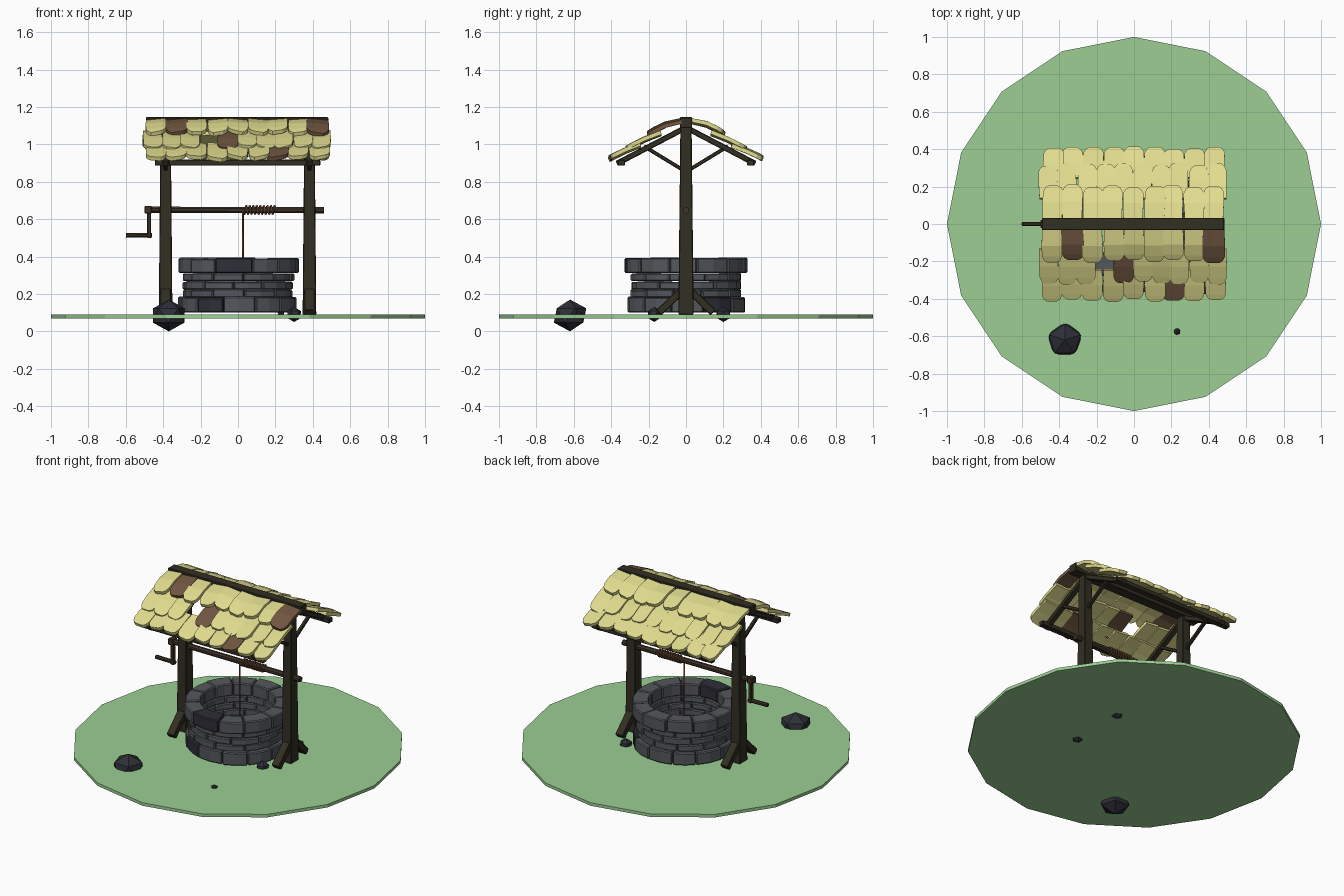
import bpy, bmesh, math, random
from mathutils import Vector, Matrix

if "Cube" in bpy.data.objects:
    bpy.data.objects.remove(bpy.data.objects["Cube"])
random.seed(4)

def mat(name, r, g, b):
    m = bpy.data.materials.new(name)
    lin = lambda c: ((c / 255 + 0.055) / 1.055) ** 2.4
    m.diffuse_color = (lin(r), lin(g), lin(b), 1)
    m.use_nodes = True
    m.node_tree.nodes["Principled BSDF"].inputs["Base Color"].default_value = m.diffuse_color
    return m

GRASS = mat("grass_green", 156, 206, 148)
STRAW = mat("straw_tile", 224, 219, 142)
BROWN = mat("brown_tile", 112, 86, 64)
WOOD = mat("dark_wood", 50, 46, 34)
AXLE = mat("axle_wood", 62, 50, 40)
STONE = mat("grey_stone", 84, 87, 93)
DARK = mat("dark_stone", 46, 46, 56)
ROPE = mat("rope_brown", 108, 72, 48)

def finish(name, bm, mats, bevel=0):
    bmesh.ops.recalc_face_normals(bm, faces=bm.faces)
    me = bpy.data.meshes.new(name)
    bm.to_mesh(me)
    bm.free()
    for m in mats:
        me.materials.append(m)
    ob = bpy.data.objects.new(name, me)
    bpy.context.collection.objects.link(ob)
    if bevel:
        mod = ob.modifiers.new("bevel", 'BEVEL')
        mod.width, mod.segments = bevel, 1
    return ob

def loft(bm, rings, index=0):
    """Join equal-sized closed rings of points into a capped solid."""
    vs = [[bm.verts.new(p) for p in ring] for ring in rings]
    n = len(vs[0])
    faces = [bm.faces.new(vs[0]), bm.faces.new(vs[-1])]
    for a, b in zip(vs, vs[1:]):
        faces += [bm.faces.new((a[i], a[(i + 1) % n], b[(i + 1) % n], b[i])) for i in range(n)]
    for f in faces:
        f.material_index = index

def beam(name, p0, p1, s0, s1=None, sides=4, m=WOOD, bevel=0.004):
    """Tapered bar; s0 and s1 are full (width, depth) at each end."""
    p0, p1, s1 = Vector(p0), Vector(p1), s1 or s0
    d = (p1 - p0).normalized()
    ux = Vector((0, 1, 0)) if abs(d.x) > 0.9 else Vector((1, 0, 0))
    ux = (ux - d * ux.dot(d)).normalized()
    uy = d.cross(ux)
    k = math.sqrt(0.5) if sides == 4 else 0.5
    rings = []
    for p, s in ((p0, s0), (p1, s1)):
        rings.append([p + ux * s[0] * k * math.cos(a) + uy * s[1] * k * math.sin(a)
                      for a in (2 * math.pi * (i + 0.5) / sides for i in range(sides))])
    bm = bmesh.new()
    loft(bm, rings)
    return finish(name, bm, [m], bevel)

# Ground disc
bm = bmesh.new()
loft(bm, [[(math.cos(i * math.pi / 8), math.sin(i * math.pi / 8), z) for i in range(16)]
          for z in (0.07, 0.09)])
finish("ground_disc", bm, [GRASS])

# Loose rocks
def rock(name, loc, size, turn):
    bm = bmesh.new()
    bmesh.ops.create_icosphere(bm, subdivisions=1, radius=1)
    bmesh.ops.transform(bm, verts=bm.verts, matrix=Matrix.Translation(loc)
                        @ Matrix.Rotation(turn, 4, 'Z') @ Matrix.Diagonal((*size, 1)))
    finish(name, bm, [DARK])

rock("large_rock", (-0.37, -0.62, 0.085), (0.1, 0.097, 0.085), 0.3)
rock("pebble", (0.23, -0.575, 0.092), (0.02, 0.02, 0.018), 0.8)
rock("front_small_rock", (0.3, -0.17, 0.09), (0.043, 0.04, 0.04), 0.5)
rock("back_small_rock", (0.3, 0.2, 0.09), (0.043, 0.042, 0.04), 1.2)

# Well wall: courses of curved stone blocks
def course(name, z0, z1, r_in, r_out, count, start, darks=()):
    bm = bmesh.new()
    step = math.tau / count
    joints = [start + (i - 0.5) * step + random.uniform(-0.06, 0.06) for i in range(count)]
    for i in range(count):
        a0, a1 = joints[i], joints[(i + 1) % count] + (math.tau if i == count - 1 else 0)
        a0, a1 = a0 + 0.006, a1 - 0.006
        ro, top = r_out + random.uniform(-0.007, 0.005), z1 + random.uniform(-0.004, 0.003)
        rings = []
        for t in (0, 0.5, 1):
            a = a0 + (a1 - a0) * t
            c, s = math.cos(a), math.sin(a)
            rings.append([(c * r, s * r, z) for r, z in
                          ((r_in, z0), (ro, z0), (ro, top), (r_in, top))])
        loft(bm, rings, 1 if i in darks else 0)
    finish(name, bm, [STONE, DARK], 0.006)

course("bottom_course", 0.1, 0.183, 0.225, 0.317, 12, math.radians(-117), (0, 5))
for i in range(3):
    course(f"middle_course_{i + 1}", 0.18 + i * 0.044, 0.224 + i * 0.044, 0.225, 0.298, 11,
           i * 0.29, ())
course("top_course", 0.312, 0.391, 0.225, 0.325, 12, math.radians(-94), (0,))

# Posts with foot braces, rafters and roof struts
for side, x in (("left", -0.387), ("right", 0.382)):
    beam(f"{side}_post", (x, 0, 0.09), (x, 0, 1.1), (0.073, 0.082), (0.055, 0.06))
    for face, s in (("front", -1), ("back", 1)):
        beam(f"{side}_{face}_foot", (x, s * 0.025, 0.215), (x, s * 0.145, 0.1), (0.055, 0.04))
        beam(f"{side}_{face}_rafter", (x, 0, 1.09), (x, s * 0.37, 0.897), (0.035, 0.03))
        beam(f"{side}_{face}_strut", (x, s * 0.02, 0.865), (x, s * 0.225, 0.99), (0.022, 0.02))

# Ridge and eave beams
beam("ridge_beam", (-0.492, 0, 1.116), (0.483, 0, 1.116), (0.066, 0.058))
for face, s in (("front", -1), ("back", 1)):
    eave = beam(f"{face}_eave_beam", (-0.445, s * 0.345, 0.902), (0.44, s * 0.345, 0.902), (0.038, 0.032))

# Roof tiles: rounded, slightly bowed slabs in three rows per side
# (upper y, z), (lower y, z), bow, left x, right x, count, brown tiles, missing tile
ROWS = [((0.02, 1.115), (0.192, 1.048), 0.014, -0.49, 0.482, 9, (1, 8), None),
        ((0.13, 1.05), (0.308, 0.965), 0.006, -0.505, 0.497, 10, (4,), 3),
        ((0.24, 0.987), (0.4, 0.915), 0.004, -0.49, 0.485, 9, (6,), None)]
STATIONS = ((0, 0.48), (0.5, 0.51), (0.82, 0.5), (0.94, 0.4), (1, 0.24))

for face, s in (("front", -1), ("back", 1)):
    bm = bmesh.new()
    for (y0, z0), (y1, z1), bow, xa, xb, n, browns, gap in ROWS:
        w = (xb - xa) / n
        for i in range(n):
            if s < 0 and i == gap:
                continue
            brown = s < 0 and i in browns
            cx = xa + (i + 0.5) * w + random.uniform(-0.005, 0.005)
            lift, skew = random.uniform(-0.004, 0.006), random.uniform(-0.007, 0.007)
            reach = 1 + random.uniform(-0.05, 0.06)
            tip = random.uniform(-0.006, 0.006)
            rings = []
            for t, h in STATIONS:
                y = s * (y0 + (y1 - y0) * t * reach)
                z = z0 + (z1 - z0) * t * reach + bow * 4 * t * (1 - t) + lift * t
                hw, mx = h * w * (1.1 if brown else 1.0), cx + skew * t
                rings.append([(mx - hw, y, z - tip), (mx + hw, y, z + tip),
                              (mx + hw, y + s * 0.008, z + 0.02 + tip),
                              (mx - hw, y + s * 0.008, z + 0.02 - tip)])
            loft(bm, rings, 1 if brown else 0)
    finish(f"{face}_roof_tiles", bm, [STRAW, BROWN])

# Winding axle and crank
beam("axle", (-0.5, 0, 0.65), (0.46, 0, 0.648), (0.036, 0.036), sides=8, m=AXLE, bevel=0)
beam("axle_hub", (-0.5, 0, 0.65), (-0.46, 0, 0.65), (0.042, 0.042), m=AXLE)
beam("crank_arm", (-0.475, 0, 0.665), (-0.475, 0, 0.498), (0.022, 0.028), m=AXLE)
beam("crank_handle", (-0.6, 0, 0.515), (-0.46, 0, 0.513), (0.026, 0.026), sides=8, m=AXLE, bevel=0)

# Rope: coil on the axle and hanging end
cu = bpy.data.curves.new("rope", 'CURVE')
cu.dimensions, cu.bevel_depth, cu.bevel_resolution = '3D', 0.0055, 1
cu.use_fill_caps = True
pts = [(0.026, -0.02, 0.1), (0.026, -0.02, 0.645)]
for i in range(9 * 10 + 1):
    a = math.pi + i * math.tau / 10
    pts.append((0.03 + 0.17 * i / 90, 0.022 * math.cos(a), 0.649 + 0.022 * math.sin(a)))
sp = cu.splines.new('POLY')
sp.points.add(len(pts) - 1)
for p, co in zip(sp.points, pts):
    p.co = (*co, 1)
cu.materials.append(ROPE)
bpy.context.collection.objects.link(bpy.data.objects.new("rope", cu))
